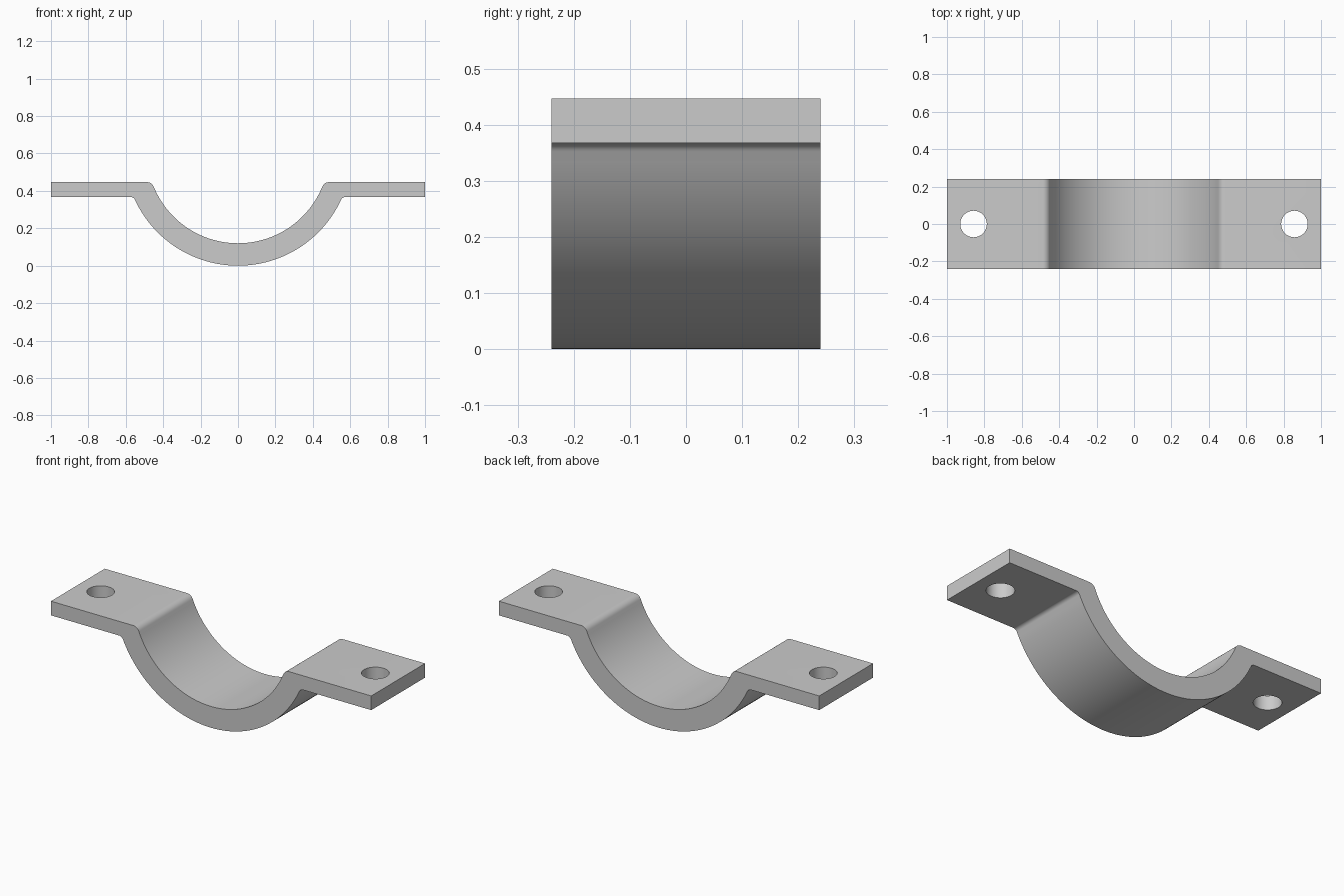
import bpy, bmesh, math

cube = bpy.data.objects.get("Cube")
if cube:
    bpy.data.objects.remove(cube, do_unlink=True)

# Main dimensions
HALF_LEN, HALF_WIDTH = 1.0, 0.24
TOP, BOTTOM = 0.447, 0.367          # flange faces
CENTRE_Z = 0.607                    # axis of the saddle
R_IN, R_OUT = 0.487, 0.607
HOLE_X, HOLE_R = 0.858, 0.071

steel = bpy.data.materials.new("grey steel")
steel.use_nodes = True
grey = (0.6, 0.6, 0.6, 1)
steel.diffuse_color = grey
steel.node_tree.nodes["Principled BSDF"].inputs["Base Color"].default_value = grey


def arc(cx, cz, r, start, end, steps):
    return [(cx + r * math.cos(start + (end - start) * i / steps),
             cz + r * math.sin(start + (end - start) * i / steps))
            for i in range(steps + 1)]


def half_side(radius, flange_z, fillet, up):
    """Bottom centre of the saddle out to the flange end, with a rounded bend."""
    fz = flange_z - fillet
    dz = fz - CENTRE_Z
    fx = math.sqrt((radius + fillet) ** 2 - dz ** 2)
    a = math.atan2(dz, fx)
    pts = arc(0, CENTRE_Z, radius, -math.pi / 2, a, 32)
    pts += arc(fx, fz, fillet, a + math.pi, math.pi / 2, 8)[1:]
    return pts + [(HALF_LEN, flange_z)]


def mirrored(pts):
    return [(-x, z) for x, z in reversed(pts[1:])] + pts


# Strap: closed profile extruded across its width
lower = mirrored(half_side(R_OUT, BOTTOM, 0.025, False))
upper = mirrored(half_side(R_IN, TOP, 0.04, True))
bm = bmesh.new()
face = bm.faces.new([bm.verts.new((x, -HALF_WIDTH, z))
                     for x, z in lower + upper[::-1]])
ext = bmesh.ops.extrude_face_region(bm, geom=[face])
bmesh.ops.translate(bm, vec=(0, 2 * HALF_WIDTH, 0),
                    verts=[g for g in ext["geom"] if isinstance(g, bmesh.types.BMVert)])
bmesh.ops.recalc_face_normals(bm, faces=bm.faces)
mesh = bpy.data.meshes.new("saddle_strap")
bm.to_mesh(mesh)
bm.free()
strap = bpy.data.objects.new("saddle_strap", mesh)
bpy.context.collection.objects.link(strap)
mesh.materials.append(steel)

# Bolt holes through both flanges
for side in (-1, 1):
    bpy.ops.mesh.primitive_cylinder_add(vertices=48, radius=HOLE_R, depth=0.3,
                                        location=(side * HOLE_X, 0, (TOP + BOTTOM) / 2))
    cutter = bpy.context.object
    cutter.name = "hole_cutter"
    cutter.hide_render = True
    cutter.data.materials.append(steel)
    cut = strap.modifiers.new("bolt_hole", "BOOLEAN")
    cut.operation = "DIFFERENCE"
    cut.solver = "EXACT"
    cut.object = cutter
    bpy.context.view_layer.objects.active = strap
    bpy.ops.object.modifier_apply(modifier=cut.name)
    bpy.data.objects.remove(cutter, do_unlink=True)

# Smooth bends with crisp edges
bpy.ops.object.select_all(action="DESELECT")
strap.select_set(True)
bpy.context.view_layer.objects.active = strap
bpy.ops.object.shade_smooth_by_angle(angle=math.radians(30))
